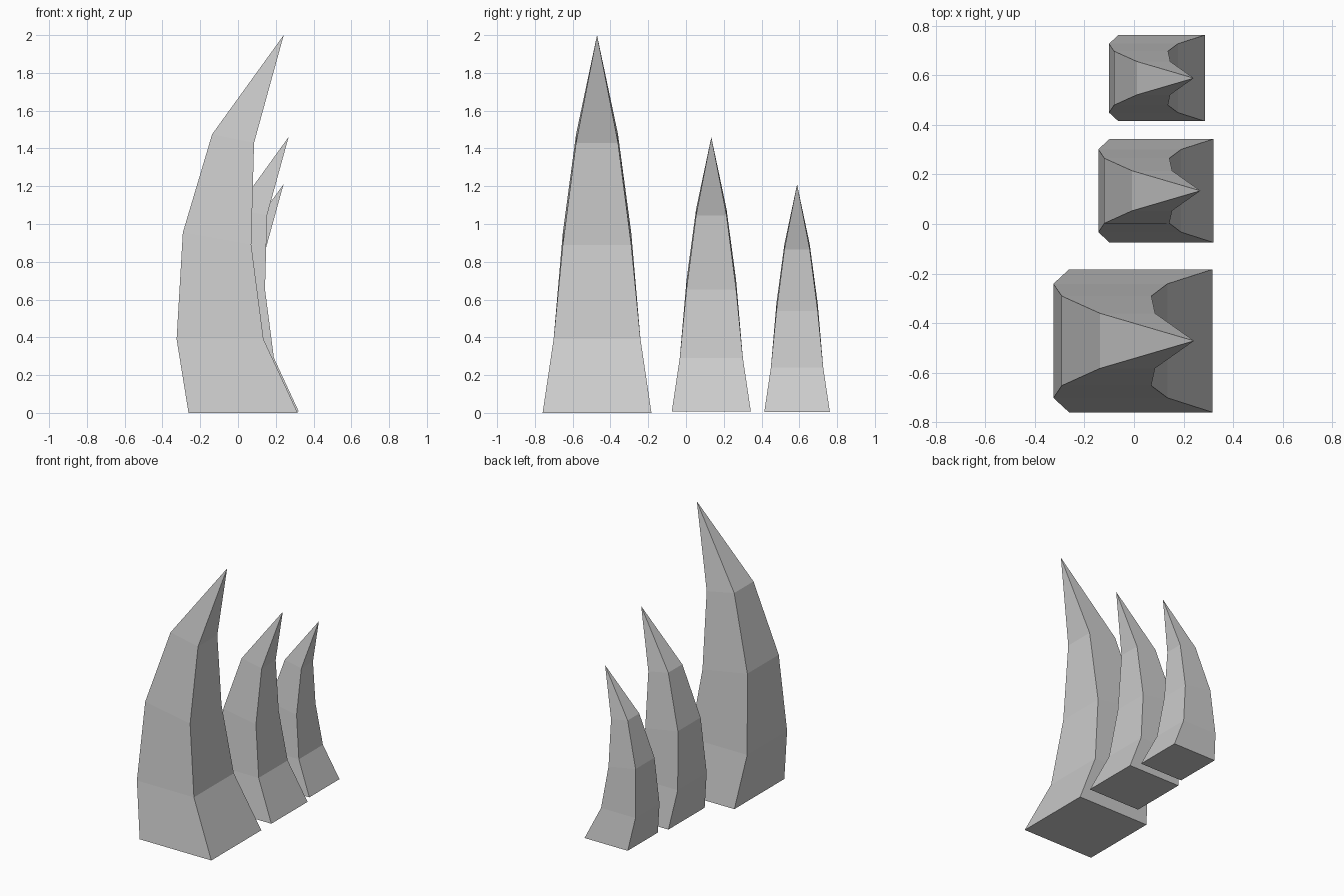
import bpy, bmesh

if "Cube" in bpy.data.objects:
    bpy.data.objects.remove(bpy.data.objects["Cube"])

# Profile of the largest claw: back x, back z, inner x, inner z, half width
RINGS = [
    (-0.262, 0.00, 0.316, 0.00, 0.288),
    (-0.325, 0.39, 0.135, 0.39, 0.230),
    (-0.292, 0.955, 0.070, 0.89, 0.181),
    (-0.137, 1.475, 0.085, 1.43, 0.111),
]
TIP = (0.242, 0.0, 2.0)


def claw(name, location, scale):
    bm = bmesh.new()
    loops = []
    for bx, bz, ix, iz, w in RINGS:
        pts = [(bx, -w, bz), (ix, -w, iz), (ix, w, iz), (bx, w, bz)]
        loops.append([bm.verts.new(p) for p in pts])
    tip = bm.verts.new(TIP)
    # flat base, four-sided curved body, pointed tip
    bm.faces.new(loops[0][::-1])
    for i in range(4):
        j = (i + 1) % 4
        for a, b in zip(loops, loops[1:]):
            bm.faces.new((a[i], a[j], b[j], b[i]))
        bm.faces.new((loops[-1][i], loops[-1][j], tip))
    bmesh.ops.scale(bm, vec=(scale,) * 3, verts=bm.verts)
    bmesh.ops.recalc_face_normals(bm, faces=bm.faces)
    mesh = bpy.data.meshes.new(name)
    bm.to_mesh(mesh)
    bm.free()
    obj = bpy.data.objects.new(name, mesh)
    obj.location = location
    bpy.context.collection.objects.link(obj)


# Three claws in a row, front to back
claw("large_claw", (0, -0.471, 0), 1.0)
claw("medium_claw", (0.092, 0.134, 0.008), 0.726)
claw("small_claw", (0.095, 0.588, 0.004), 0.603)
